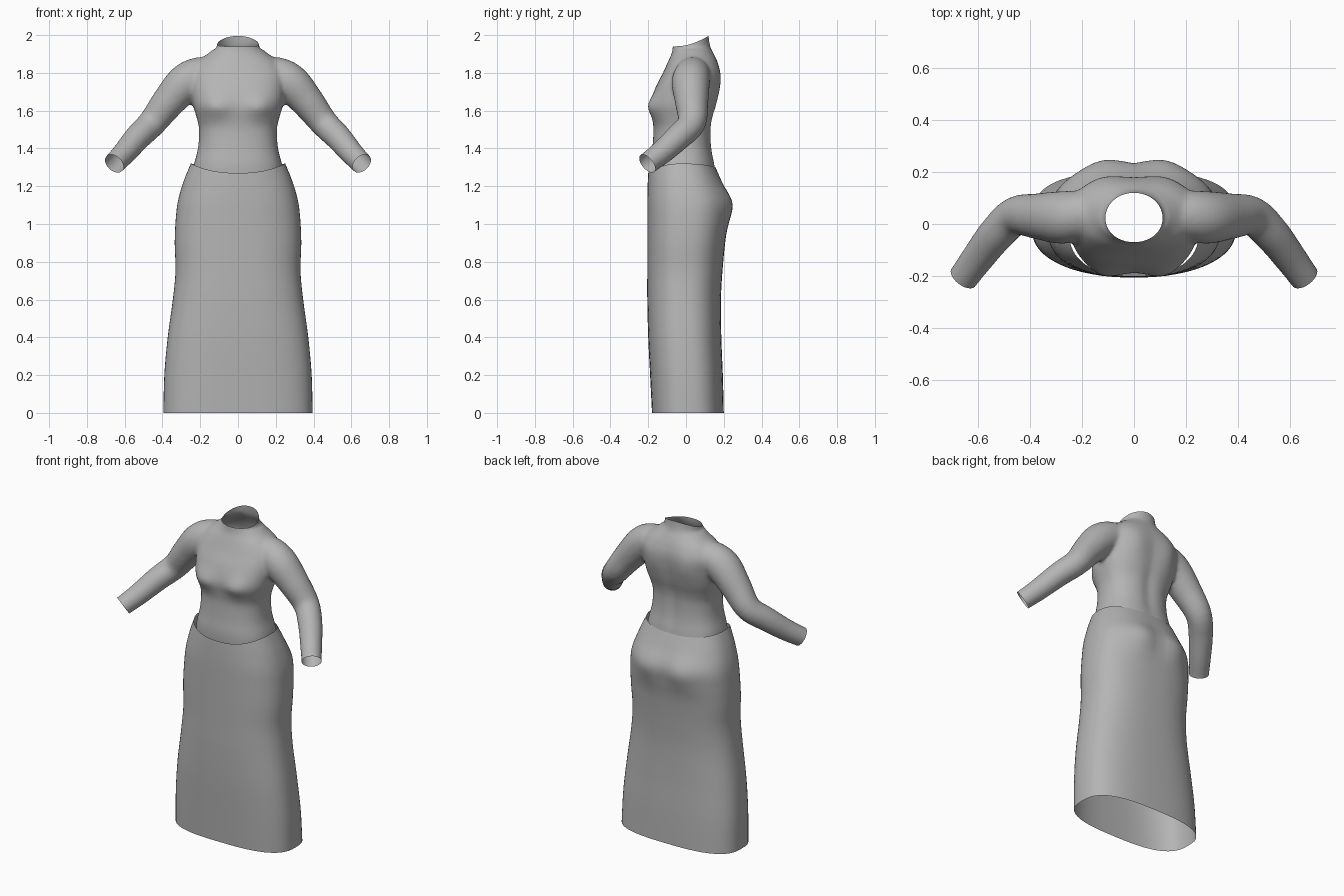
import bpy, bmesh
from math import sin, cos, pi, exp, copysign
from mathutils import Vector

cube = bpy.data.objects.get("Cube")
if cube:
    bpy.data.objects.remove(cube, do_unlink=True)

cloth = bpy.data.materials.new("grey cloth")
cloth.use_nodes = True
GREY = (0.46, 0.46, 0.46, 1)
cloth.diffuse_color = GREY
cloth.node_tree.nodes["Principled BSDF"].inputs["Base Color"].default_value = GREY
SEGMENTS = 64


def smooth_rows(rows, steps):
    """Catmull-Rom interpolation through rows of numbers."""
    out = []
    for i in range(len(rows) - 1):
        a, b = rows[max(i - 1, 0)], rows[i]
        c, d = rows[i + 1], rows[min(i + 2, len(rows) - 1)]
        for s in range(steps):
            t = s / steps
            out.append([q + 0.5 * t * (r - p + t * (2*p - 5*q + 4*r - s2 + t * (3*(q - r) + s2 - p)))
                        for p, q, r, s2 in zip(a, b, c, d)])
    return out + [list(rows[-1])]


def bridge(bm, rings, capped):
    loops = [[bm.verts.new(p) for p in ring] for ring in rings]
    n = len(loops[0])
    for lo, hi in zip(loops, loops[1:]):
        for i in range(n):
            bm.faces.new((lo[i], lo[(i + 1) % n], hi[(i + 1) % n], hi[i]))
    if capped:
        bm.faces.new(loops[0][::-1])
        bm.faces.new(loops[-1])


def body_ring(row, bumps):
    """Rounded cross-section: height, half width, front y, back y, squareness."""
    z, w, front, back, power = row
    ring = []
    for k in range(SEGMENTS):
        a = 2 * pi * k / SEGMENTS
        c, s = cos(a), sin(a)
        x = w * copysign(abs(c) ** (2 / power), c)
        y = (front + back) / 2 + (back - front) / 2 * copysign(abs(s) ** (2 / power), s)
        for bx, bz, sx, sz, amount, side in bumps:
            if s * side > 0:
                y += side * amount * abs(s) * exp(-((abs(x) - bx) / sx) ** 2 - ((z - bz) / sz) ** 2)
        ring.append(Vector((x, y, z)))
    return ring


def finish(bm, name):
    bmesh.ops.recalc_face_normals(bm, faces=bm.faces)
    mesh = bpy.data.meshes.new(name)
    bm.to_mesh(mesh)
    bm.free()
    mesh.materials.append(cloth)
    mesh.shade_smooth()
    obj = bpy.data.objects.new(name, mesh)
    bpy.context.collection.objects.link(obj)
    return obj


# Skirt: open tube with a waistline that dips at the front and back
skirt_rows = [
    (0, .395, -.18, .20, 2.8), (.2, .39, -.19, .195, 2.7), (.4, .372, -.2, .187, 2.6),
    (.6, .345, -.205, .185, 2.5), (.75, .331, -.205, .193, 2.5), (.9, .335, -.205, .207, 2.5),
    (1.02, .33, -.205, .222, 2.5), (1.12, .318, -.205, .225, 2.5),
    (1.22, .29, -.203, .192, 2.4), (1.32, .25, -.2, .155, 2.4)]
seat_bumps = [(.12, 1.1, .1, .1, .026, 1)]
rings = []
for row in smooth_rows(skirt_rows, 7):
    ring = body_ring(row, seat_bumps)
    rise = max(0, (row[0] - 1.1) / .22) ** 2
    for k, p in enumerate(ring):
        s = sin(2 * pi * k / SEGMENTS)
        p.z -= rise * s * s * (.05 if s < 0 else .018)
    rings.append(ring)
bm = bmesh.new()
bridge(bm, rings, False)
finish(bm, "skirt")

# Bodice: closed torso form
torso_rows = [
    (1.16, .25, -.18, .17, 2.4), (1.3, .236, -.188, .155, 2.4), (1.4, .212, -.178, .138, 2.4),
    (1.5, .206, -.172, .135, 2.4), (1.56, .218, -.178, .142, 2.5), (1.63, .238, -.186, .16, 2.6),
    (1.72, .25, -.162, .175, 2.6), (1.8, .25, -.122, .18, 2.5), (1.86, .215, -.095, .166, 2.3),
    (1.9, .162, -.077, .148, 2.1), (1.94, .118, -.07, .128, 2), (2.0, .108, -.07, .12, 2),
    (2.07, .108, -.07, .12, 2)]
torso_bumps = [(.125, 1.62, .075, .06, .028, -1),   # bust
               (.12, 1.74, .07, .1, .012, 1),       # shoulder blades
               (0, 1.5, .04, .2, -.012, 1)]         # spine hollow
bm = bmesh.new()
bridge(bm, [body_ring(r, torso_bumps) for r in smooth_rows(torso_rows, 5)], True)

# Sleeves: bent tapering tubes, mirrored, starting inside the torso
sleeve_rows = [
    (.1, .045, 1.795, .08), (.2, .035, 1.79, .094), (.28, .025, 1.745, .101),
    (.37, .03, 1.645, .088), (.455, .03, 1.535, .075), (.53, -.04, 1.46, .07),
    (.6, -.13, 1.378, .063), (.655, -.205, 1.32, .058), (.71, -.279, 1.26, .058)]
path = smooth_rows(sleeve_rows, 5)
for side in (1, -1):
    rings = []
    for i, (x, y, z, r) in enumerate(path):
        ahead = Vector(path[min(i + 1, len(path) - 1)][:3])
        axis = (ahead - Vector(path[max(i - 1, 0)][:3])).normalized()
        u = axis.cross(Vector((0, 1, 0))).normalized()
        v = axis.cross(u)
        ring = []
        for k in range(32):
            a = 2 * pi * k / 32
            p = Vector((x, y, z)) + r * (cos(a) * u + sin(a) * v)
            p.x *= side
            ring.append(p)
        rings.append(ring)
    bridge(bm, rings, True)
bodice = finish(bm, "bodice")

# Fuse torso and sleeves into one soft surface
remesh = bodice.modifiers.new("fuse", 'REMESH')
remesh.mode = 'VOXEL'
remesh.voxel_size = .011
soften = bodice.modifiers.new("soften", 'SMOOTH')
soften.factor = .5
soften.iterations = 8
graph = bpy.context.evaluated_depsgraph_get()
fused = bpy.data.meshes.new_from_object(bodice.evaluated_get(graph))
bodice.modifiers.clear()

# Open the neck, both cuffs and the hidden lower edge
bm = bmesh.new()
bm.from_mesh(fused)
cuts = [((0, .025, 1.967), (0, -.3, 1)), ((0, 0, 1.22), (0, 0, -1))]
cuts += [((s * .655, -.205, 1.32), (s * .5, -.66, -.54)) for s in (1, -1)]
for point, normal in cuts:
    bmesh.ops.bisect_plane(bm, geom=bm.verts[:] + bm.edges[:] + bm.faces[:],
                           plane_co=point, plane_no=normal, clear_outer=True)
# Neckline dips slightly at the sides
for v in bm.verts:
    if v.co.z > 1.92 and abs(v.co.x) < .15:
        across = min(1, max(0, (v.co.y + .07) / .19))
        v.co.z -= .014 * sin(pi * across) * min(1, (v.co.z - 1.92) / .03)
bm.to_mesh(fused)
bm.free()
fused.materials.clear()
fused.materials.append(cloth)
fused.shade_smooth()
bodice.data = fused
